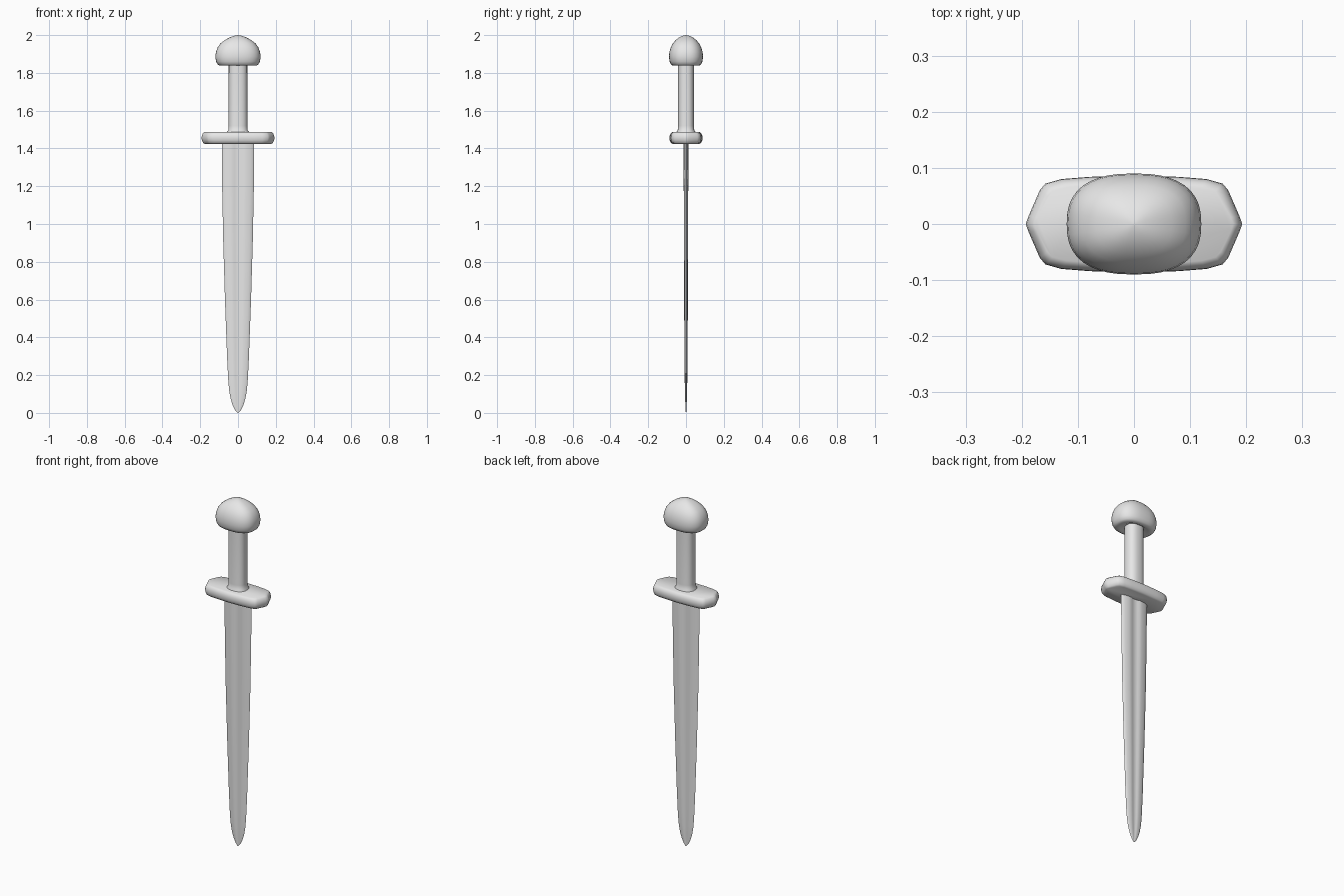
import bpy, bmesh, math

cube = bpy.data.objects.get("Cube")
if cube:
    bpy.data.objects.remove(cube, do_unlink=True)

# Single grey material
steel = bpy.data.materials.new("plain grey")
steel.use_nodes = True
grey = (0.8, 0.8, 0.8, 1)
steel.diffuse_color = grey
steel.node_tree.nodes["Principled BSDF"].inputs["Base Color"].default_value = grey


def loft(name, rings, angle=40):
    """Skin a stack of equal-length closed rings and cap both ends."""
    bm = bmesh.new()
    rows = [[bm.verts.new(p) for p in ring] for ring in rings]
    n = len(rows[0])
    for low, high in zip(rows, rows[1:]):
        for i in range(n):
            j = (i + 1) % n
            bm.faces.new((low[i], low[j], high[j], high[i]))
    bm.faces.new(rows[0][::-1])
    bm.faces.new(rows[-1])
    bmesh.ops.recalc_face_normals(bm, faces=bm.faces)
    mesh = bpy.data.meshes.new(name)
    bm.to_mesh(mesh)
    bm.free()
    mesh.materials.append(steel)
    obj = bpy.data.objects.new(name, mesh)
    bpy.context.collection.objects.link(obj)
    bpy.ops.object.select_all(action="DESELECT")
    obj.select_set(True)
    bpy.context.view_layer.objects.active = obj
    bpy.ops.object.shade_smooth_by_angle(angle=math.radians(angle))
    return obj


def oval(z, rx, ry, power, sides=40):
    """Rounded-rectangle-like ring."""
    ring = []
    for i in range(sides):
        a = math.tau * i / sides
        c, s = math.cos(a), math.sin(a)
        ring.append((math.copysign(abs(c) ** (2 / power), c) * rx,
                     math.copysign(abs(s) ** (2 / power), s) * ry, z))
    return ring


def mirrored(quarter):
    """Full outline from a quarter running from the +x tip to the y axis."""
    half = quarter + [(-x, y) for x, y in quarter[-2::-1]]
    return half + [(x, -y) for x, y in half[-2:0:-1]]


# Pommel: domed cap with a rounded underside
pommel = [(1.848, 0.05, 0.04), (1.838, 0.075, 0.055), (1.838, 0.098, 0.07),
          (1.845, 0.108, 0.08), (1.86, 0.116, 0.087), (1.885, 0.12, 0.09),
          (1.91, 0.117, 0.088), (1.935, 0.108, 0.081), (1.957, 0.092, 0.069),
          (1.975, 0.068, 0.053), (1.988, 0.043, 0.036), (1.996, 0.021, 0.019),
          (2.0, 0.003, 0.003)]
loft("pommel", [oval(z, rx, ry, 2.5) for z, rx, ry in pommel], 60)

# Grip: straight handle flaring slightly at the guard
grip = [(1.475, 0.06, 0.052), (1.487, 0.058, 0.05), (1.497, 0.051, 0.044),
        (1.52, 0.05, 0.042), (1.855, 0.049, 0.042)]
loft("grip", [oval(z, rx, ry, 2.4) for z, rx, ry in grip])

# Guard: flat bar with pointed ends and a rounded rim
outline = mirrored([(0.193, 0), (0.188, 0.014), (0.168, 0.06), (0.158, 0.072),
                    (0.13, 0.08), (0.08, 0.084), (0, 0.087)])
guard = [(1.424, 0.92, 0.82), (1.43, 0.96, 0.92), (1.443, 0.99, 0.99),
         (1.456, 1, 1), (1.468, 0.99, 0.99), (1.481, 0.96, 0.92),
         (1.487, 0.92, 0.82)]
loft("guard", [[(x * sx, y * sy, z) for x, y in outline] for z, sx, sy in guard], 50)

# Blade: bevelled edges and a shallow central groove, tapering to the tip
section = mirrored([(1, 0), (0.94, 0.3), (0.78, 0.75), (0.5, 0.97),
                    (0.32, 1), (0.2, 0.7), (0, 0.55)])
blade = [(0.004, 0.003, 0.001), (0.014, 0.015, 0.002), (0.04, 0.028, 0.003),
         (0.075, 0.039, 0.005), (0.12, 0.047, 0.006), (0.18, 0.052, 0.007),
         (0.3, 0.058, 0.008), (0.6, 0.069, 0.01), (0.9, 0.078, 0.011),
         (1.2, 0.084, 0.012), (1.44, 0.086, 0.013)]
loft("blade", [[(x * w, y * t, z * 1.0) for x, y in section] for z, w, t in blade])

# Rest the tip on the ground
tip = bpy.data.objects["blade"].data
for v in tip.vertices:
    if v.co.z < 0.01:
        v.co.z = 0
